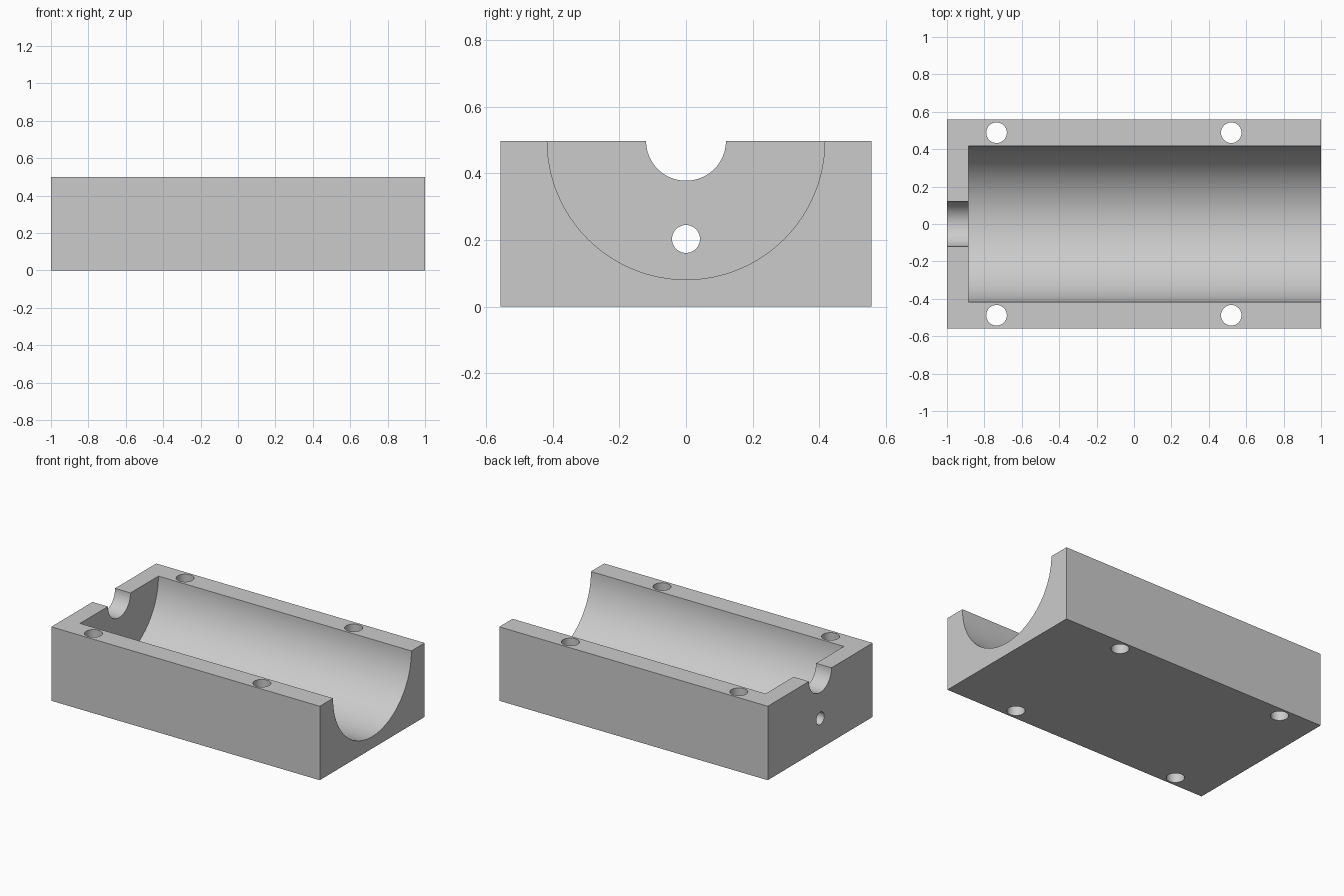
import bpy
import math

cube = bpy.data.objects.get("Cube")
if cube:
    bpy.data.objects.remove(cube, do_unlink=True)

LENGTH, WIDTH, HEIGHT = 2.0, 1.116, 0.498
WALL_X = -0.885  # inner face of the end wall

grey = bpy.data.materials.new("light_grey")
grey.use_nodes = True
grey.diffuse_color = (0.6, 0.6, 0.6, 1)
grey.node_tree.nodes["Principled BSDF"].inputs["Base Color"].default_value = (0.6, 0.6, 0.6, 1)

# Solid block
bpy.ops.mesh.primitive_cube_add(size=1, location=(0, 0, HEIGHT / 2))
block = bpy.context.object
block.name = "half_bore_block"
block.scale = (LENGTH, WIDTH, HEIGHT)
bpy.ops.object.transform_apply(location=True, rotation=False, scale=True)
block.data.materials.append(grey)


def drill(name, radius, centre, depth, along_x, sides):
    """Cut a round hole through the block, along x or along z."""
    rotation = (0, math.pi / 2, 0) if along_x else (0, 0, 0)
    bpy.ops.mesh.primitive_cylinder_add(vertices=sides, radius=radius, depth=depth,
                                        location=centre, rotation=rotation)
    cutter = bpy.context.object
    cutter.name = name
    cutter.hide_render = True
    cutter.data.materials.append(grey)
    bpy.ops.object.select_all(action='DESELECT')
    block.select_set(True)
    bpy.context.view_layer.objects.active = block
    cut = block.modifiers.new(name, 'BOOLEAN')
    cut.operation = 'DIFFERENCE'
    cut.solver = 'EXACT'
    cut.object = cutter
    bpy.ops.object.modifier_apply(modifier=cut.name)
    bpy.data.objects.remove(cutter, do_unlink=True)


# Main half bore, open at the +x end
bore_end = 1.2
drill("main_bore", 0.417, ((WALL_X + bore_end) / 2, 0, HEIGHT), bore_end - WALL_X, True, 128)

# Shaft notch and small round hole through the end wall
drill("shaft_notch", 0.12, (-0.95, 0, HEIGHT), 0.4, True, 64)
drill("wall_hole", 0.042, (-0.95, 0, 0.203), 0.4, True, 48)

# Four vertical bolt holes
for x in (-0.735, 0.52):
    for side in (-1, 1):
        drill("bolt_hole", 0.055, (x, side * 0.488, HEIGHT / 2), 1, False, 48)

# Smooth the round walls, keep the edges sharp
bpy.ops.object.shade_smooth_by_angle(angle=math.radians(30))
